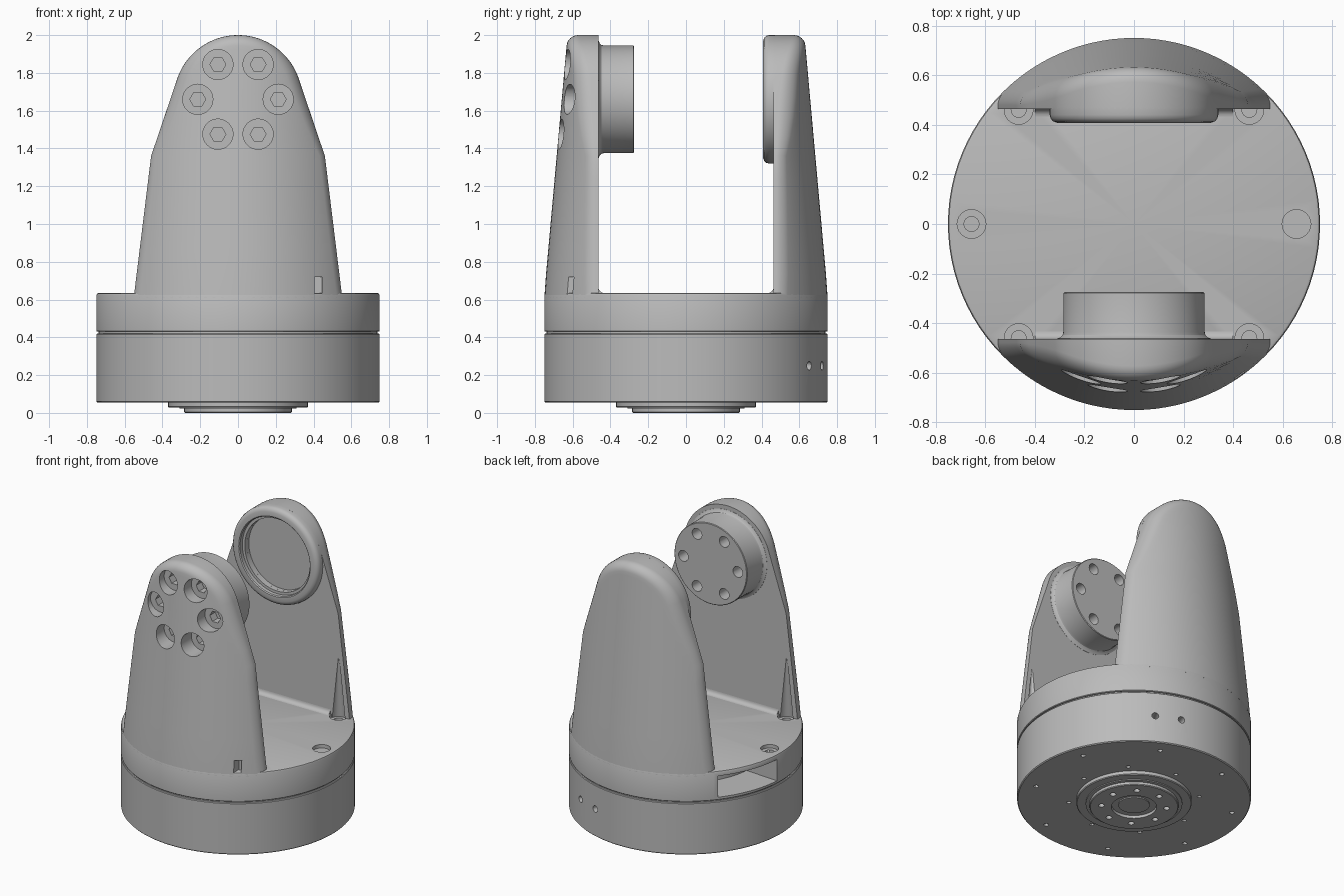
import bpy, bmesh, math
from mathutils import Matrix, Vector

if "Cube" in bpy.data.objects:
    bpy.data.objects.remove(bpy.data.objects["Cube"], do_unlink=True)

GREY = 0.5
metal = bpy.data.materials.new("plain grey")
metal.diffuse_color = (GREY, GREY, GREY, 1)
metal.use_nodes = True
metal.node_tree.nodes["Principled BSDF"].inputs["Base Color"].default_value = (GREY, GREY, GREY, 1)

R = 0.75            # body radius
DECK = 0.635        # deck height
INNER = 0.463       # inner face of the arms
AXIS = 1.66         # height of the tilt axis
TO_Y = Matrix.Rotation(-math.pi / 2, 4, 'X')   # turns z into y
PIVOT = Matrix.Translation((0, 0, AXIS)) @ TO_Y


def finish(bm, name):
    bmesh.ops.remove_doubles(bm, verts=bm.verts, dist=1e-5)
    bmesh.ops.dissolve_degenerate(bm, edges=bm.edges, dist=1e-6)
    bmesh.ops.recalc_face_normals(bm, faces=bm.faces)
    mesh = bpy.data.meshes.new(name)
    bm.to_mesh(mesh)
    bm.free()
    mesh.materials.append(metal)
    obj = bpy.data.objects.new(name, mesh)
    bpy.context.collection.objects.link(obj)
    return obj


def lathe(name, profile, place=Matrix(), ring=False, steps=96):
    """Spin (radius, height) points round z, then move into place."""
    bm = bmesh.new()
    vs = [bm.verts.new((r, 0, h)) for r, h in profile]
    es = [bm.edges.new(p) for p in zip(vs, vs[1:])]
    if ring:
        es.append(bm.edges.new((vs[-1], vs[0])))
    bmesh.ops.spin(bm, geom=vs + es, cent=(0, 0, 0), axis=(0, 0, 1),
                   angle=2 * math.pi, steps=steps, use_merge=True)
    bm.transform(place)
    return finish(bm, name)


def rod(r, a, b, place, top=None, sides=24):
    top = r if top is None else top
    return lathe("cutter", [(0, a), (r, a), (top, b), (0, b)], place, steps=sides)


def box(lo, hi):
    lo, hi = Vector(lo), Vector(hi)
    bm = bmesh.new()
    bmesh.ops.create_cube(bm, size=1, matrix=Matrix.Translation((lo + hi) / 2)
                          @ Matrix.Diagonal((hi - lo).to_4d()))
    return finish(bm, "cutter")


def cut(obj, *cutters):
    for c in cutters:
        mod = obj.modifiers.new("cut", 'BOOLEAN')
        mod.operation, mod.solver, mod.object = 'DIFFERENCE', 'EXACT', c
        graph = bpy.context.evaluated_depsgraph_get()
        mesh = bpy.data.meshes.new_from_object(obj.evaluated_get(graph))
        obj.modifiers.clear()
        obj.data = mesh
        bpy.data.objects.remove(c, do_unlink=True)


def polar(r, degrees, z=0):
    a = math.radians(degrees)
    return Matrix.Translation((r * math.cos(a), r * math.sin(a), z))


def cone_y(x, z):
    """Distance of the tapered outer skin from the x-z plane."""
    r = R - 0.09 * max(0, z - DECK)
    return math.sqrt(r * r - x * x)


def arm(name, side):
    # half outline: tapered flank, straight shoulder, round head
    half = [(0.552 - 0.092 * i / 6, 0.61 + 0.75 * i / 6) for i in range(7)]
    half += [(0.46 - 0.142 * i / 4, 1.36 + 0.42 * i / 4) for i in range(1, 4)]
    start = math.atan2(0.12, 0.318)
    for i in range(17):
        a = start + (math.pi / 2 - start) * i / 16
        half.append((0.34 * math.cos(a), AXIS + 0.34 * math.sin(a)))
    outline = half + [(-x, z) for x, z in reversed(half[:-1])]
    bm = bmesh.new()
    columns = []
    for x, z in outline:
        p = Vector((x, z))
        spine = Vector((0, min(z, AXIS)))
        length = (p - spine).length
        rad = min(0.055, 0.65 * (cone_y(x, z) - INNER))
        column = [(spine.x, INNER, spine.y), (x, INNER, z)]
        # rounded outer edge
        for k in range(7):
            t = math.pi / 2 * k / 6
            q = p + (spine - p) * rad * (1 - math.cos(t)) / length
            column.append((q.x, cone_y(*q) - rad * (1 - math.sin(t)), q.y))
        # curved outer skin
        edge = q.copy()
        for k in range(1, 13):
            q = edge.lerp(spine, k / 12)
            column.append((q.x, cone_y(*q), q.y))
        columns.append([bm.verts.new((cx, cy * side, cz)) for cx, cy, cz in column])
    for a, b in zip(columns, columns[1:]):
        for i in range(len(a) - 1):
            bm.faces.new((a[i], a[i + 1], b[i + 1], b[i]))
    bmesh.ops.remove_doubles(bm, verts=bm.verts, dist=1e-5)
    bmesh.ops.holes_fill(bm, edges=[e for e in bm.edges if e.is_boundary], sides=0)
    obj = finish(bm, name)
    # tapered clearance above the corner screws
    cut(obj, *[rod(0.058, 0.55, 1.05, Matrix.Translation((sx * 0.465, side * 0.46, 0)), 0.004)
               for sx in (-1, 1)])
    return obj


def fillet(name, side, r=0.03):
    """Concave strip between an arm and the deck."""
    pts = [(INNER + 0.01, DECK - 0.01), (INNER - r, DECK - 0.01)]
    for k in range(7):
        t = math.pi / 2 * k / 6
        pts.append((INNER - r + r * math.sin(t), DECK + r - r * math.cos(t)))
    pts.append((INNER + 0.01, DECK + r))
    bm = bmesh.new()
    face = bm.faces.new([bm.verts.new((-0.4, y * side, z)) for y, z in pts])
    out = bmesh.ops.extrude_face_region(bm, geom=[face])["geom"]
    bmesh.ops.translate(bm, vec=(0.8, 0, 0), verts=[v for v in out if isinstance(v, bmesh.types.BMVert)])
    return finish(bm, name)


# base drum with stepped flange underneath
base = lathe("base_drum", [
    (0, 0.012), (0.1, 0.012), (0.1, 0.02), (0.145, 0.02), (0.145, 0), (0.28, 0), (0.285, 0.005),
    (0.285, 0.022), (0.31, 0.022), (0.31, 0.028), (0.365, 0.028), (0.37, 0.033), (0.37, 0.055),
    (0.744, 0.055), (R, 0.061), (R, 0.416), (0.746, 0.42), (0.738, 0.42), (0.738, 0.44), (0, 0.44)])
cut(base, *[rod(0.016, 0, 0.1, polar(0.65, 45 * i + 20), sides=12) for i in range(8)])
cut(base, *[rod(0.014, 0, 0.09, polar(0.42, 45 * i), sides=12) for i in range(8)])
cut(base, *[rod(0.02, -0.1, 0.05, polar(0.21, 45 * i + 10), sides=12) for i in range(8)])
for angle in (60.5, 74):
    side_way = Matrix.Rotation(math.radians(angle), 4, 'Z') @ Matrix.Rotation(math.pi / 2, 4, 'Y')
    cut(base, rod(0.023, 0.66, 0.8, Matrix.Translation((0, 0, 0.25)) @ side_way, sides=16))

# deck with screw pockets and a service window
deck = lathe("deck", [(0, 0.43), (0.746, 0.43), (R, 0.434), (R, 0.622), (0.746, 0.631),
                      (0.737, DECK), (0, DECK)])
spots = [(sx * 0.465, sy * 0.46) for sx in (-1, 1) for sy in (-1, 1)] + [(-0.655, 0), (0.655, 0)]
for x, y in spots:
    here = Matrix.Translation((x, y, 0))
    cut(deck, rod(0.058, 0.61, 0.7, here), rod(0.03, 0.57, 0.7, here))
bm = bmesh.new()
angles = [math.radians(141 + 35 * i / 12) for i in range(13)]
ring = [(0.9 * math.cos(a), 0.9 * math.sin(a)) for a in angles]
ring += [(0.5 * math.cos(a), 0.5 * math.sin(a)) for a in reversed(angles)]
face = bm.faces.new([bm.verts.new((x, y, 0.45)) for x, y in ring])
grown = bmesh.ops.extrude_face_region(bm, geom=[face])["geom"]
bmesh.ops.translate(bm, vec=(0, 0, 0.15), verts=[v for v in grown if isinstance(v, bmesh.types.BMVert)])
cut(deck, finish(bm, "cutter"))

# arms
front_arm = arm("front_arm", -1)
back_arm = arm("back_arm", 1)
fillet("front_fillet", -1)
fillet("back_fillet", 1)
bolts = [PIVOT @ polar(0.213, 60 * i) for i in range(6)]
for b in bolts:
    cut(front_arm, rod(0.08, -0.8, -0.56, b, sides=32), rod(0.042, -0.8, -0.5, b, sides=6))
cut(front_arm, box((0.405, -0.7, 0.62), (0.445, -0.57, 0.72)))
cut(back_arm, rod(0.255, 0.3, 0.485, PIVOT, sides=64))

# drive hub on the front arm
hub = lathe("drive_hub", [(0, -0.47), (0.312, -0.47), (0.31, -0.462), (0.297, -0.457), (0.288, -0.448),
                          (0.285, -0.435), (0.285, -0.279), (0.281, -0.275), (0, -0.275)], PIVOT)
cut(hub, *[rod(0.038, -0.36, -0.2, b) for b in bolts])

# bearing rim on the back arm
lathe("bearing_rim", [(0.255, 0.47), (0.34, 0.47), (0.34, 0.44), (0.336, 0.425), (0.326, 0.414),
                      (0.31, 0.408), (0.28, 0.408), (0.274, 0.414), (0.274, 0.44), (0.255, 0.44)],
      PIVOT, ring=True)

# smooth curved faces, keep sharp edges
bpy.ops.object.select_all(action='DESELECT')
for obj in bpy.context.collection.objects:
    if obj.type == 'MESH' and metal.name in obj.data.materials:
        obj.select_set(True)
        bpy.context.view_layer.objects.active = obj
bpy.ops.object.shade_smooth_by_angle(angle=math.radians(30))
